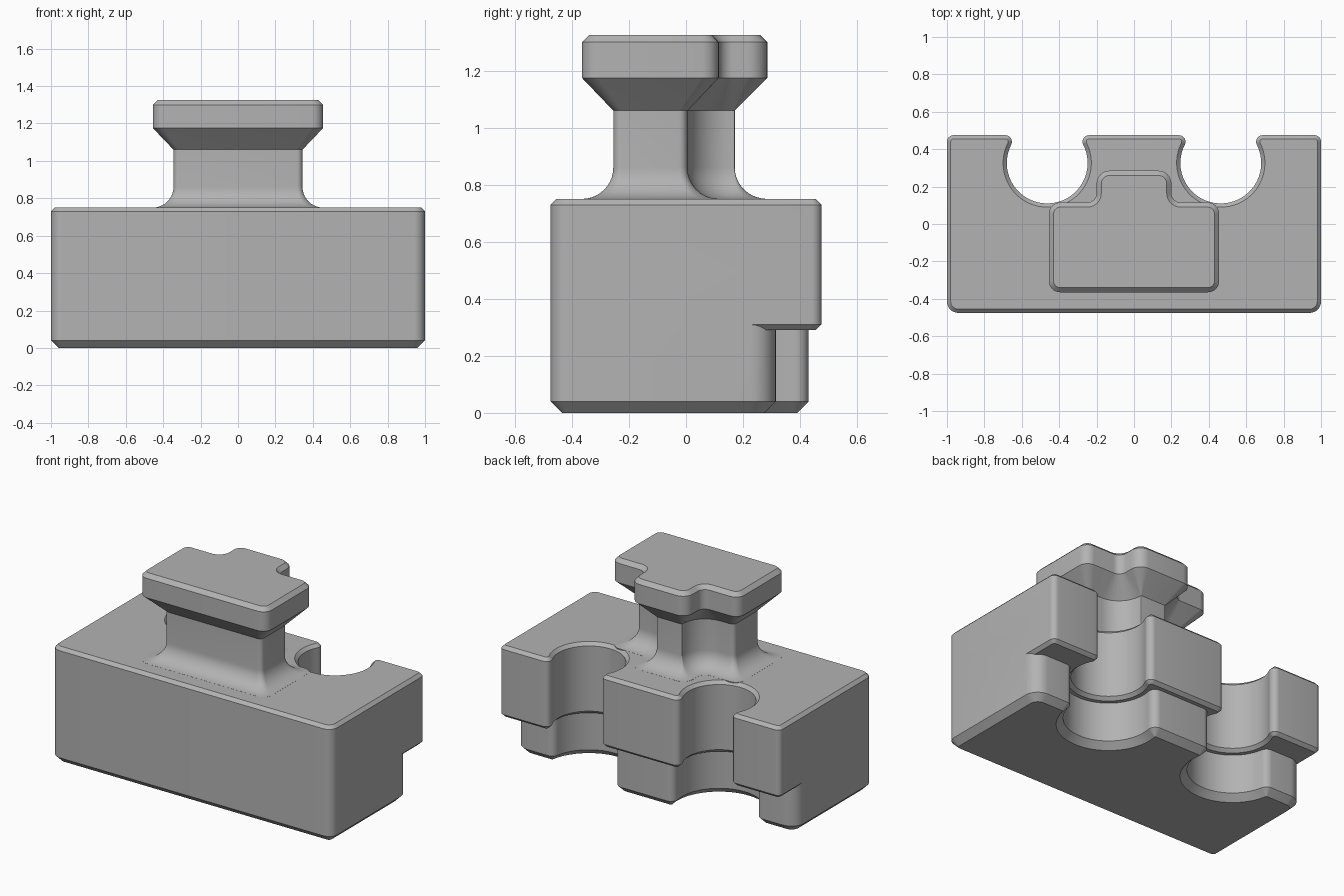
import bpy, bmesh, math
from mathutils import Vector

if "Cube" in bpy.data.objects:
    bpy.data.objects.remove(bpy.data.objects["Cube"])

grey = bpy.data.materials.new("plain grey")
grey.diffuse_color = (0.45, 0.45, 0.45, 1)
grey.use_nodes = True
grey.node_tree.nodes["Principled BSDF"].inputs["Base Color"].default_value = grey.diffuse_color


def arc(cx, cy, r, a0, a1, n=8):
    return [Vector((cx + r * math.cos(math.radians(a0 + (a1 - a0) * i / n)),
                    cy + r * math.sin(math.radians(a0 + (a1 - a0) * i / n)))) for i in range(n + 1)]


def mirror(half):
    """Half outline runs from the back middle to the front middle on +x."""
    return half + [Vector((-p.x, p.y)) for p in reversed(half)]


def inset(pts, d):
    """Mitred inset of a clockwise outline."""
    out = []
    for i, p in enumerate(pts):
        a = (p - pts[i - 1]).normalized()
        b = (pts[(i + 1) % len(pts)] - p).normalized()
        na, nb = Vector((a.y, -a.x)), Vector((b.y, -b.x))
        out.append(p + (na + nb) * d / (1 + na.dot(nb)))
    return out


def loft(name, rings):
    """Closed solid through (outline, z) rings."""
    bm = bmesh.new()
    loops = [[bm.verts.new((p.x, p.y, z)) for p in pts] for pts, z in rings]
    for lo, hi in zip(loops, loops[1:]):
        for i in range(len(lo)):
            bm.faces.new((lo[i - 1], lo[i], hi[i], hi[i - 1]))
    bm.faces.new(loops[0])
    bm.faces.new(loops[-1])
    bmesh.ops.recalc_face_normals(bm, faces=bm.faces)
    me = bpy.data.meshes.new(name)
    bm.to_mesh(me)
    bm.free()
    ob = bpy.data.objects.new(name, me)
    bpy.context.collection.objects.link(ob)
    me.materials.append(grey)
    return ob


def smooth(ob):
    bpy.ops.object.select_all(action='DESELECT')
    ob.select_set(True)
    bpy.context.view_layer.objects.active = ob
    bpy.ops.object.shade_smooth_by_angle(angle=math.radians(25))


def body_outline(R, tongue_y, block_y, lip, corner):
    """Block with a round pocket open to the back on each side."""
    c = Vector((0.464, 0.326))

    def lip_centre(y, side):
        dy = y - lip - c.y
        return Vector((c.x + side * math.sqrt((R + lip) ** 2 - dy * dy), y - lip))

    def angle(v):
        return math.degrees(math.atan2(v.y, v.x))

    a, b = lip_centre(tongue_y, -1), lip_centre(block_y, 1)
    half = arc(*a, lip, 90, angle(c - a))
    half += arc(*c, R, angle(a - c) % 360, 360 + angle(b - c), 40)[1:]
    half += arc(*b, lip, angle(c - b) % 360, 90)[1:]
    half += arc(1 - corner, block_y - corner, corner, 90, 0)
    half += arc(0.94, -0.415, 0.06, 0, -90)
    return mirror(half)


# Body: upper block overhanging a stepped-in lower block
upper = body_outline(0.216, 0.475, 0.475, 0.035, 0.035)
lower = body_outline(0.261, 0.43, 0.315, 0.045, 0.09)
body = loft("body", [(inset(upper, 0.02), 0.29), (upper, 0.31),
                     (upper, 0.73), (inset(upper, 0.02), 0.75)])
foot = loft("lower_block", [(inset(lower, 0.04), 0), (lower, 0.04), (lower, 0.5)])
union = body.modifiers.new("join", 'BOOLEAN')
union.operation = 'UNION'
union.solver = 'EXACT'
union.object = foot
bpy.context.view_layer.objects.active = body
bpy.ops.object.modifier_apply(modifier="join")
bpy.data.objects.remove(foot)
smooth(body)

# Handle: stem flaring into the body below and into the knob above
knob = mirror(arc(0.13, 0.215, 0.07, 90, 0) + arc(0.25, 0.165, 0.05, 180, 270)
              + arc(0.395, 0.055, 0.06, 90, 0) + arc(0.395, -0.305, 0.06, 0, -90))
stem = mirror(arc(0.085, 0.166, 0.005, 90, 0) + arc(0.25, 0.165, 0.16, 180, 270)
              + arc(0.315, -0.025, 0.03, 90, 0) + arc(0.315, -0.225, 0.03, 0, -90))
rings = [(knob, 0.745)]
for i in range(11):
    t = math.radians(90 - 9 * i)
    k = 1 - math.cos(t)
    rings.append(([s.lerp(q, k) for s, q in zip(stem, knob)], 0.8605 - 0.11 * math.sin(t)))
rings += [(stem, 1.06), (knob, 1.175), (knob, 1.30), (inset(knob, 0.025), 1.325)]
smooth(loft("handle", rings))
